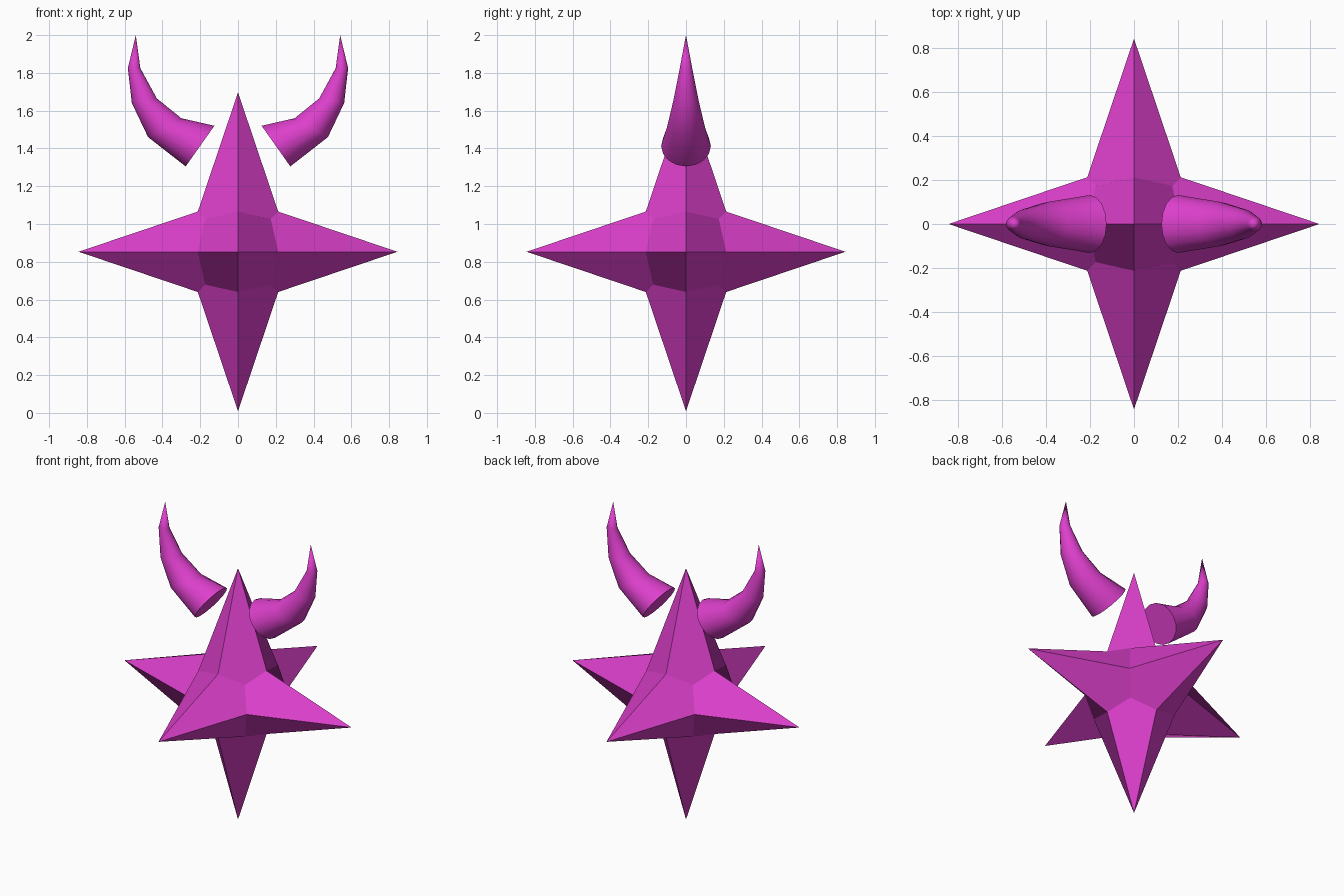
import bpy, bmesh, math
from mathutils import Vector

if "Cube" in bpy.data.objects:
    bpy.data.objects.remove(bpy.data.objects["Cube"])

CENTER = Vector((0, 0, 0.853))

mat = bpy.data.materials.new("magenta")
mat.diffuse_color = (0.72, 0.05, 0.6, 1)
mat.use_nodes = True
mat.node_tree.nodes["Principled BSDF"].inputs["Base Color"].default_value = mat.diffuse_color


def finish(bm, name):
    bmesh.ops.recalc_face_normals(bm, faces=bm.faces[:])
    me = bpy.data.meshes.new(name)
    bm.to_mesh(me)
    bm.free()
    me.materials.append(mat)
    ob = bpy.data.objects.new(name, me)
    bpy.context.collection.objects.link(ob)
    return ob


# Six-pointed star body: rounded subdivided cube with face centres pulled out
bm = bmesh.new()
bmesh.ops.create_cube(bm, size=2)
bmesh.ops.subdivide_edges(bm, edges=bm.edges[:], cuts=1, use_grid_fill=True)
for v in bm.verts:
    is_tip = sum(abs(c) > 0.5 for c in v.co) == 1
    v.co = v.co.normalized() * (0.844 if is_tip else 0.301) + CENTER
finish(bm, "star_body")


# Floating horns: tapered rings (inner x, inner z, outer x, outer z) to a tip
RINGS = [(0.125, 1.52, 0.277, 1.305), (0.30, 1.56, 0.476, 1.46),
         (0.43, 1.665, 0.562, 1.64), (0.517, 1.825, 0.583, 1.825)]
TIP = (0.541, 0, 2.0)
SIDES = 16


def horn(name, side):
    bm = bmesh.new()
    loops = []
    for xi, zi, xo, zo in RINGS:
        a, b = Vector((xi * side, 0, zi)), Vector((xo * side, 0, zo))
        mid, half = (a + b) / 2, (b - a) / 2
        depth = Vector((0, half.length, 0))
        loops.append([bm.verts.new(mid + half * math.cos(t) + depth * math.sin(t))
                      for t in (2 * math.pi * k / SIDES for k in range(SIDES))])
    tip = bm.verts.new((TIP[0] * side, 0, TIP[2]))
    bm.faces.new(loops[0])
    for k in range(SIDES):
        n = (k + 1) % SIDES
        for lo, hi in zip(loops, loops[1:]):
            bm.faces.new((lo[k], lo[n], hi[n], hi[k]))
        bm.faces.new((loops[-1][k], loops[-1][n], tip))
    ob = finish(bm, name)
    bpy.ops.object.select_all(action='DESELECT')
    ob.select_set(True)
    bpy.context.view_layer.objects.active = ob
    bpy.ops.object.shade_smooth_by_angle(angle=math.radians(50))


horn("right_horn", 1)
horn("left_horn", -1)
